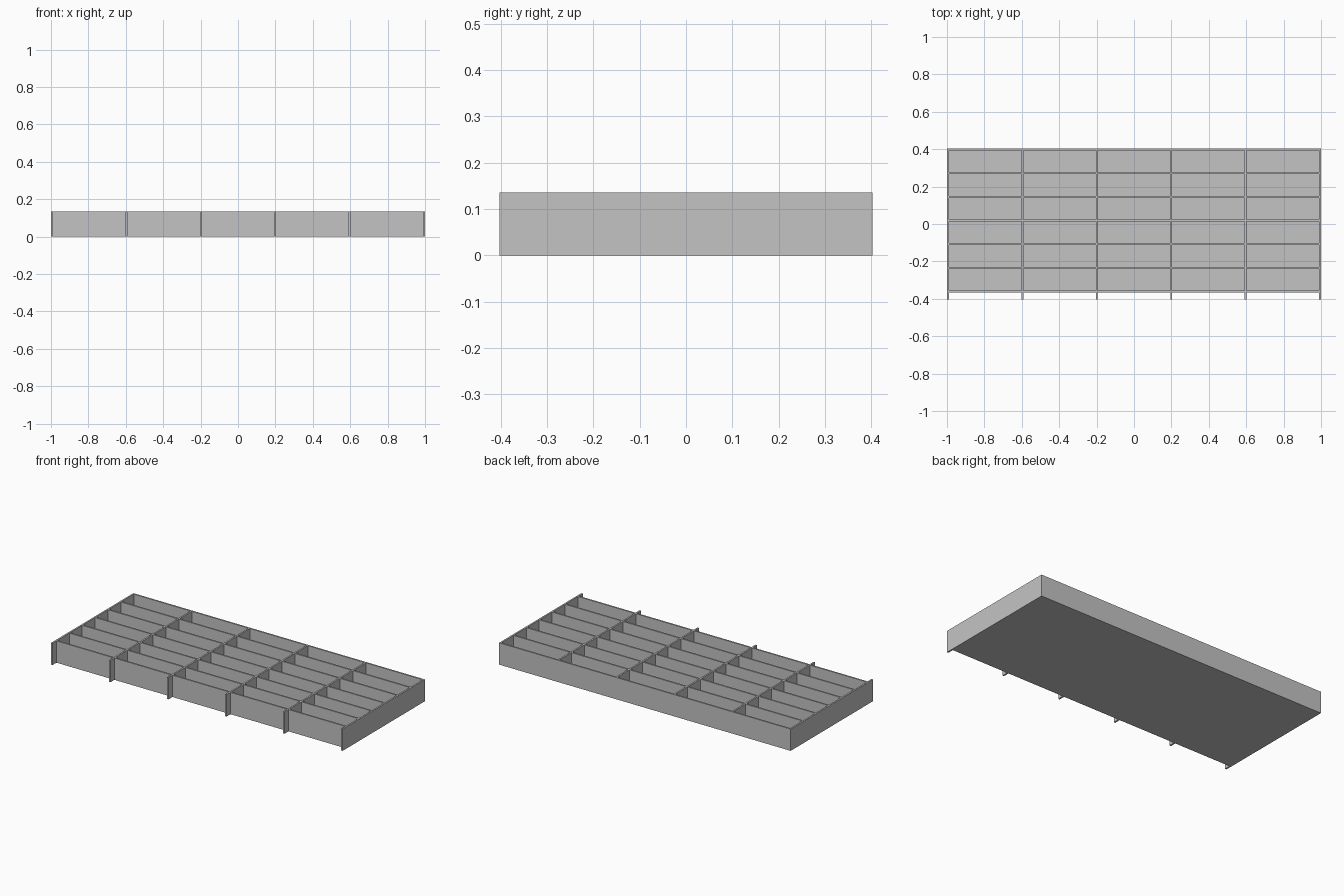
import bpy
import bmesh
from mathutils import Matrix

cube = bpy.data.objects.get("Cube")
if cube:
    bpy.data.objects.remove(cube)

HEIGHT, THICK = 0.135, 0.01
HALF_X, HALF_Y = 1.0, 0.403
FRONT = -0.365                      # front face of the foremost cross panel
BAYS, ROWS = 5, 6

grey = bpy.data.materials.new("plain grey")
grey.use_nodes = True
colour = (0.55, 0.55, 0.55, 1)
grey.diffuse_color = colour
grey.node_tree.nodes["Principled BSDF"].inputs["Base Color"].default_value = colour


def box(name, low, high):
    """Add a box between two opposite corners."""
    size = [b - a for a, b in zip(low, high)]
    centre = [(a + b) / 2 for a, b in zip(low, high)]
    bm = bmesh.new()
    bmesh.ops.create_cube(bm, size=1, matrix=Matrix.Translation(centre) @ Matrix.Diagonal((*size, 1)))
    mesh = bpy.data.meshes.new(name)
    bm.to_mesh(mesh)
    bm.free()
    mesh.materials.append(grey)
    obj = bpy.data.objects.new(name, mesh)
    bpy.context.collection.objects.link(obj)
    return obj


# Long dividers, running front to back and projecting past the front panel
pitch_x = (2 * HALF_X - THICK) / BAYS
wall_x = [-HALF_X + i * pitch_x for i in range(BAYS + 1)]
for i, x in enumerate(wall_x):
    name = "side_wall" if i in (0, BAYS) else "long_divider"
    box(name, (x, -HALF_Y, 0), (x + THICK, HALF_Y, HEIGHT))

# Floor and cross panels fitted between the dividers
pitch_y = (HALF_Y - THICK - FRONT) / ROWS
for x in wall_x[:-1]:
    left, right = x + THICK, x + pitch_x
    box("floor", (left, FRONT + THICK, 0), (right, HALF_Y - THICK, THICK))
    for j in range(ROWS + 1):
        y = FRONT + j * pitch_y
        edge = j in (0, ROWS)
        name = "front_panel" if j == 0 else "back_panel" if j == ROWS else "cross_divider"
        box(name, (left, y, 0 if edge else THICK), (right, y + THICK, HEIGHT))
